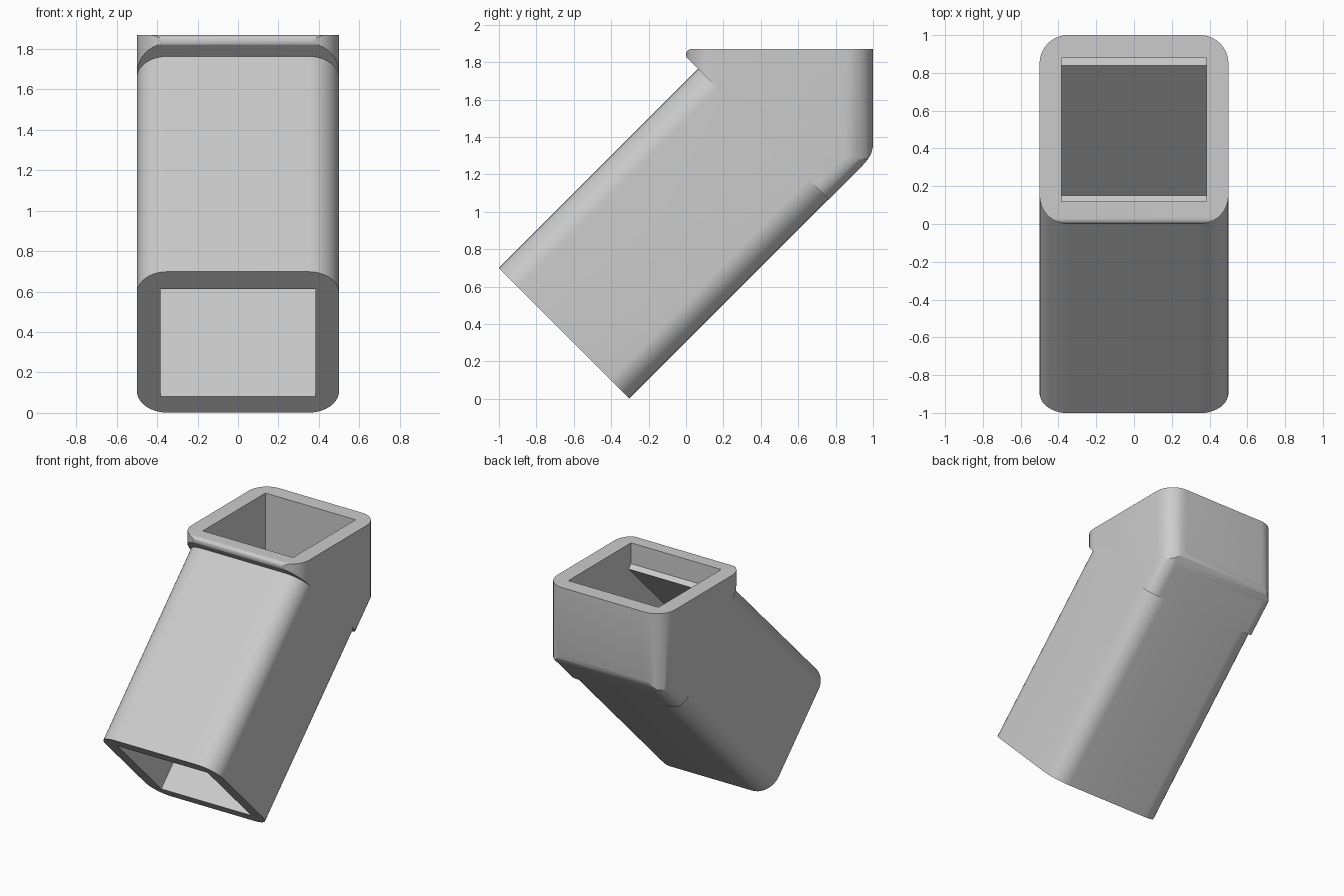
import bpy, bmesh, math
from mathutils import Matrix, Vector

cube = bpy.data.objects.get("Cube")
if cube:
    bpy.data.objects.remove(cube, do_unlink=True)

grey = bpy.data.materials.new("light grey")
grey.use_nodes = True
COLOUR = (0.6, 0.6, 0.6, 1)
grey.diffuse_color = COLOUR
grey.node_tree.nodes["Principled BSDF"].inputs["Base Color"].default_value = COLOUR
R2 = math.sqrt(2)


def prism(name, outline, start, end, place):
    """Extrude a 2D outline; place(a, b, t) gives the 3D position."""
    bm = bmesh.new()
    rings = [[bm.verts.new(place(a, b, t)) for a, b in outline] for t in (start, end)]
    bm.faces.new(rings[0])
    bm.faces.new(rings[1])
    n = len(outline)
    for i in range(n):
        j = (i + 1) % n
        bm.faces.new((rings[0][i], rings[0][j], rings[1][j], rings[1][i]))
    bmesh.ops.recalc_face_normals(bm, faces=bm.faces)
    mesh = bpy.data.meshes.new(name)
    bm.to_mesh(mesh)
    bm.free()
    mesh.materials.append(grey)
    obj = bpy.data.objects.new(name, mesh)
    bpy.context.scene.collection.objects.link(obj)
    return obj


def rounded(x, low, high, r, steps=10):
    """Rounded rectangle, symmetric in its first coordinate."""
    pts = []
    corners = ((x - r, high - r), (r - x, high - r), (r - x, low + r), (x - r, low + r))
    for k, (cx, cy) in enumerate(corners):
        for i in range(steps + 1):
            a = math.pi / 2 * (k + i / steps)
            pts.append((cx + r * math.cos(a), cy + r * math.sin(a)))
    return pts


def upright(a, b, t):
    return Vector((a, b, t))


def sloped(a, b, t):
    return Vector((a, (t - b) / R2, (t + b) / R2))


def sideways(a, b, t):
    return Vector((t, a, b))


def combine(obj, tool, operation):
    """Apply a boolean and remove the tool."""
    mod = obj.modifiers.new("join", 'BOOLEAN')
    mod.operation = operation
    mod.solver = 'EXACT'
    mod.object = tool
    bpy.context.view_layer.update()
    graph = bpy.context.evaluated_depsgraph_get()
    mesh = bpy.data.meshes.new_from_object(obj.evaluated_get(graph))
    obj.modifiers.clear()
    obj.data = mesh
    bpy.data.objects.remove(tool, do_unlink=True)


# Sloping tube
duct = prism("angled_duct", rounded(0.5, 0.216, 1.202, 0.15), -0.214, 1.3, sloped)

# Upright collar, trimmed to its side profile and softened underneath
collar = prism("collar", rounded(0.5, 0, 1, 0.15), 0.8, 1.87, upright)
nose = [(0.03 + 0.03 * math.cos(a), 1.84 + 0.03 * math.sin(a))
        for a in (math.radians(90 + 135 * i / 8) for i in range(9))]
side = nose + [(0.765, 1.065), (0.78, 1.06), (0.97, 1.277), (0.99, 1.31), (1, 1.35), (1.02, 1.87)]
side[-1] = (1.02, 1.9)
side[-2] = (1.0, 1.35)
side = [(0.03, 1.9)] + side
combine(collar, prism("side_profile", side, -0.7, 0.7, sideways), 'INTERSECT')
combine(collar, prism("underside", rounded(0.5, 0.214, 2, 0.1), 1, 3, sloped), 'INTERSECT')
combine(duct, collar, 'UNION')

# Square passage through both parts
bore = [(-1.1, 0.43), (-0.57, -0.105), (0.84, 1.305), (0.88, 1.265),
        (0.88, 2), (0.12, 2), (0.12, 1.71), (0.15, 1.68)]
combine(duct, prism("passage", bore, -0.383, 0.383, sideways), 'DIFFERENCE')

# Smooth rounded corners, crisp edges
bpy.ops.object.select_all(action='DESELECT')
duct.select_set(True)
bpy.context.view_layer.objects.active = duct
bpy.ops.object.shade_smooth_by_angle(angle=math.radians(25))
